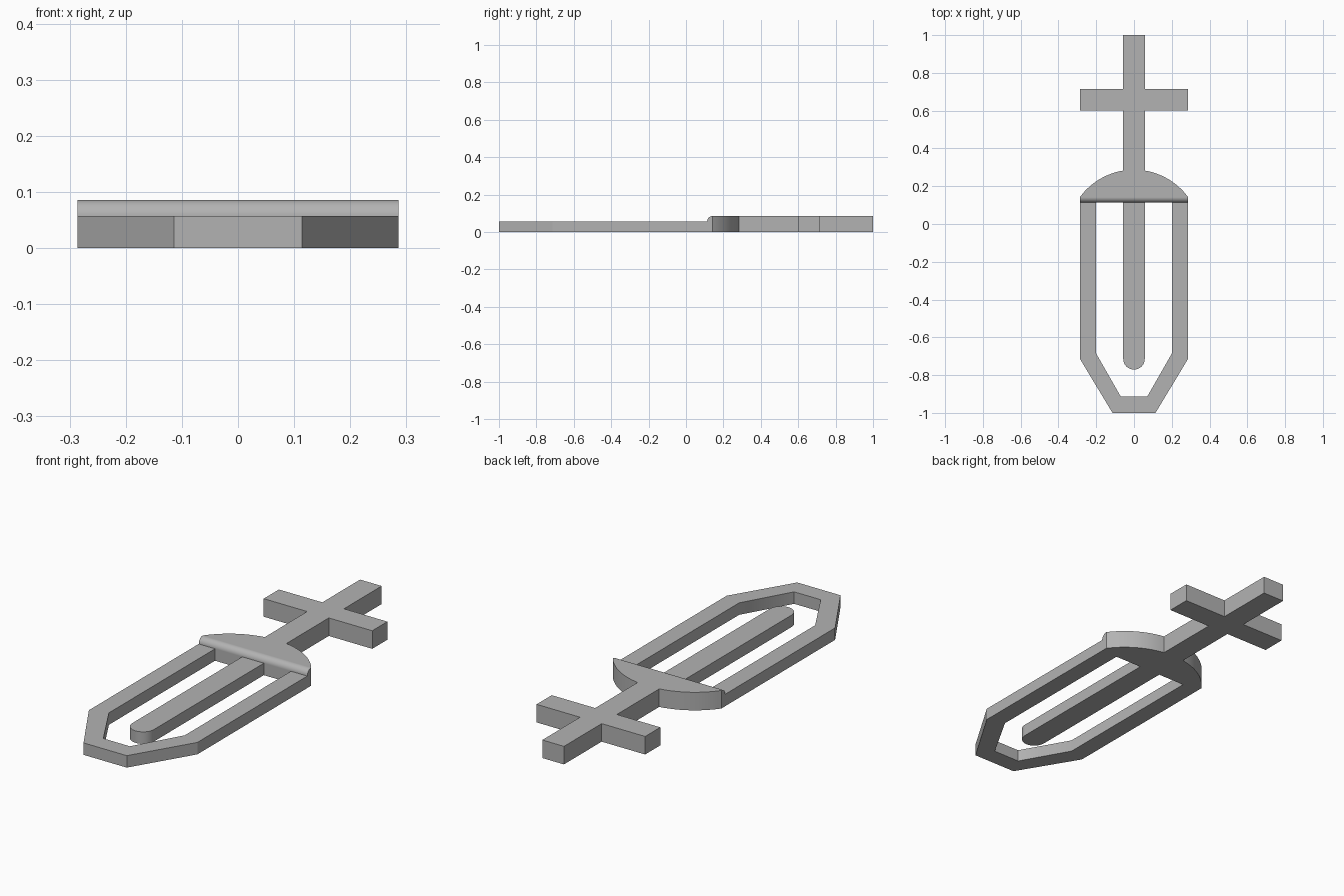
import bpy
import bmesh
from math import sin, cos, pi, asin

LOW, HIGH = 0.057, 0.086      # thickness of frame and of head
HALF, BAR = 0.286, 0.057      # half width of the whole, half width of bars
JOIN = 0.113                  # y where the frame meets the head

cube = bpy.data.objects.get("Cube")
if cube:
    bpy.data.objects.remove(cube, do_unlink=True)

grey = bpy.data.materials.new("plain grey")
grey.use_nodes = True
colour = (0.45, 0.45, 0.45, 1)
grey.diffuse_color = colour
grey.node_tree.nodes["Principled BSDF"].inputs["Base Color"].default_value = colour


def mirrored(half):
    """Close a right-hand outline with its mirror image across x = 0."""
    return half + [(-x, y) for x, y in reversed(half)]


def plate(name, outline, height, open_join=False, round_join=False):
    """Extrude an outline; optionally drop or round its face at the join."""
    bm = bmesh.new()
    base = bm.faces.new([bm.verts.new((x, y, 0)) for x, y in outline])
    top = bmesh.ops.extrude_face_region(bm, geom=[base], use_keep_orig=True)["geom"]
    bmesh.ops.translate(bm, vec=(0, 0, height),
                        verts=[v for v in top if isinstance(v, bmesh.types.BMVert)])
    bmesh.ops.recalc_face_normals(bm, faces=bm.faces)
    at_join = lambda item: all(abs(v.co.y - JOIN) < 1e-5 for v in item.verts)
    if open_join:
        bmesh.ops.delete(bm, geom=[f for f in bm.faces if at_join(f)], context="FACES")
    if round_join:
        lip = [e for e in bm.edges if at_join(e) and all(v.co.z > LOW for v in e.verts)]
        bmesh.ops.bevel(bm, geom=lip, offset=HIGH - LOW, segments=10, profile=0.5,
                        affect="EDGES", clamp_overlap=False)
    mesh = bpy.data.meshes.new(name)
    bm.to_mesh(mesh)
    bm.free()
    mesh.materials.append(grey)
    obj = bpy.data.objects.new(name, mesh)
    bpy.context.collection.objects.link(obj)
    bpy.ops.object.select_all(action="DESELECT")
    obj.select_set(True)
    bpy.context.view_layer.objects.active = obj
    bpy.ops.object.shade_smooth_by_angle(angle=pi / 6)
    weighted = obj.modifiers.new("even shading", "WEIGHTED_NORMAL")
    weighted.keep_sharp = True
    return obj


# Head: domed shoulder, stem and crossbar in one outline, with a rounded front lip
radius, centre = 0.355, -0.0675
start, end = asin(HALF / radius), asin(BAR / radius)
steps = 14
dome = []
for i in range(steps + 1):
    a = start + (end - start) * i / steps
    dome.append((radius * sin(a), centre + radius * cos(a)))
crossbar = [(BAR, 0.602), (HALF, 0.602), (HALF, 0.716), (BAR, 0.716), (BAR, 1)]
plate("head", mirrored([(HALF, JOIN)] + dome + crossbar), HIGH, round_join=True)

# Frame: tapered loop around the prong
outer = [(HALF, JOIN), (HALF, -0.714), (0.114, -1)]
inner = [(0.2, JOIN), (0.2, -0.686), (0.07, -0.914)]
plate("frame", mirrored(outer) + list(reversed(mirrored(inner))), LOW, open_join=True)

# Prong: central bar with a round tip
tip = [(BAR * cos(pi * i / 20), -0.714 - BAR * sin(pi * i / 20)) for i in range(21)]
plate("prong", [(BAR, JOIN)] + tip + [(-BAR, JOIN)], LOW, open_join=True)
